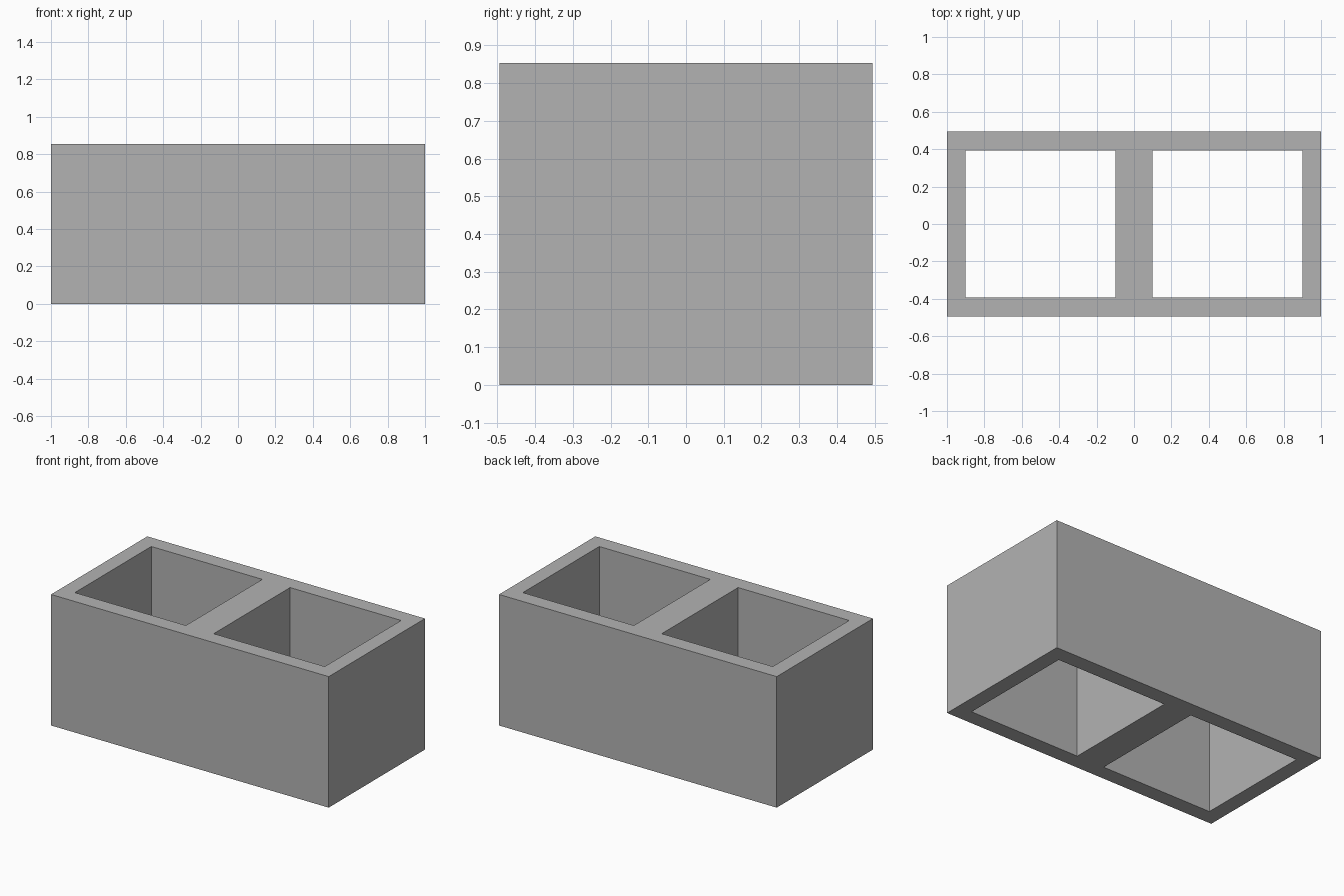
import bpy
import bmesh

cube = bpy.data.objects.get("Cube")
if cube:
    bpy.data.objects.remove(cube, do_unlink=True)

HEIGHT = 0.853
XS = [-1, -0.9, -0.1, 0.1, 0.9, 1]   # end wall, cell, web, cell, end wall
YS = [-0.495, -0.393, 0.393, 0.495]  # front wall, cells, back wall

# Concrete material
concrete = bpy.data.materials.new("concrete_grey")
concrete.use_nodes = True
grey = (0.45, 0.45, 0.45, 1)
concrete.diffuse_color = grey
concrete.node_tree.nodes["Principled BSDF"].inputs["Base Color"].default_value = grey

# Plan of the block, leaving the two cells open
bm = bmesh.new()
verts = [[bm.verts.new((x, y, 0)) for y in YS] for x in XS]
for i in range(len(XS) - 1):
    for j in range(len(YS) - 1):
        if j == 1 and i in (1, 3):
            continue
        bm.faces.new((verts[i][j], verts[i + 1][j],
                      verts[i + 1][j + 1], verts[i][j + 1]))

# Raise the plan into walls
raised = bmesh.ops.extrude_face_region(bm, geom=bm.faces[:], use_keep_orig=True)
top = [v for v in raised["geom"] if isinstance(v, bmesh.types.BMVert)]
bmesh.ops.translate(bm, verts=top, vec=(0, 0, HEIGHT))
bmesh.ops.recalc_face_normals(bm, faces=bm.faces[:])

mesh = bpy.data.meshes.new("hollow_block")
bm.to_mesh(mesh)
bm.free()
mesh.materials.append(concrete)
block = bpy.data.objects.new("hollow_block", mesh)
bpy.context.collection.objects.link(block)
